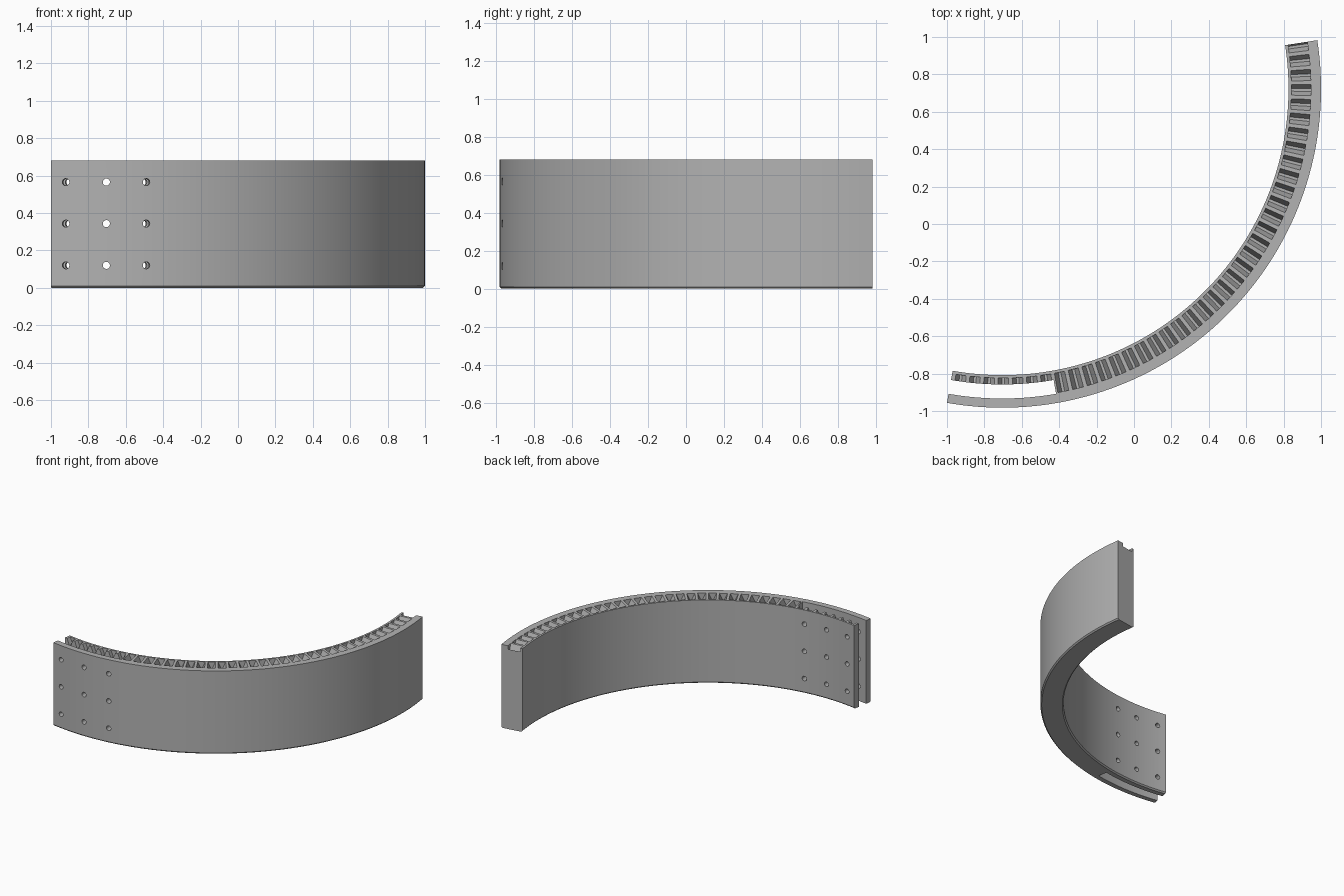
import bpy, bmesh, math
from mathutils import Matrix, Vector

cube = bpy.data.objects.get("Cube")
if cube:
    bpy.data.objects.remove(cube)

CX, CY = -0.704, 0.722              # centre of the arc
R_IN, R_OUT, HEIGHT = 1.53, 1.704, 0.68
START, END = -100.0, 8.8            # arc ends in degrees
CHAMFER = 0.01

grey = bpy.data.materials.new("plain grey")
grey.use_nodes = True
grey.diffuse_color = (0.45, 0.45, 0.45, 1)
grey.node_tree.nodes["Principled BSDF"].inputs["Base Color"].default_value = (0.45, 0.45, 0.45, 1)


def at(angle, r, z):
    a = math.radians(angle)
    return Vector((CX + r * math.cos(a), CY + r * math.sin(a), z))


def sweep(bm, profile, a0, a1, steps):
    """Sweep a closed (radius, height) profile along the arc."""
    rings = [[bm.verts.new(at(a0 + (a1 - a0) * i / steps, r, z)) for r, z in profile]
             for i in range(steps + 1)]
    n = len(profile)
    for p, q in zip(rings, rings[1:]):
        for k in range(n):
            bm.faces.new((p[k], p[(k + 1) % n], q[(k + 1) % n], q[k]))
    bm.faces.new(rings[0])
    bm.faces.new(rings[-1])


def finish(bm, name):
    bmesh.ops.recalc_face_normals(bm, faces=bm.faces[:])
    mesh = bpy.data.meshes.new(name)
    bm.to_mesh(mesh)
    bm.free()
    mesh.materials.append(grey)
    obj = bpy.data.objects.new(name, mesh)
    bpy.context.collection.objects.link(obj)
    return obj


# Curved body with chamfered lower edges
bm = bmesh.new()
sweep(bm, [(R_IN + CHAMFER, 0), (R_OUT - CHAMFER, 0), (R_OUT, CHAMFER),
           (R_OUT, HEIGHT), (R_IN, HEIGHT), (R_IN, CHAMFER)], START, END, 96)
body = finish(bm, "curved_rack_body")

# Open slot between the two walls at the left end
bm = bmesh.new()
sweep(bm, [(1.58, -0.1), (1.655, -0.1), (1.655, 0.8), (1.58, 0.8)], START - 2, -80, 24)
slot = finish(bm, "slot_cutter")

# Tapered valleys that leave a row of teeth along the top
bm = bmesh.new()
PITCH, DEPTH = 2.8, 0.05
angle = END - 0.6
while angle > START:
    section = [(-1.2, HEIGHT + 0.01), (-0.25, HEIGHT - DEPTH),
               (0.25, HEIGHT - DEPTH), (1.2, HEIGHT + 0.01)]
    inner, outer = [[bm.verts.new(at(angle + da, r, z)) for da, z in section]
                    for r in (1.546, 1.65)]
    for k in range(4):
        j = (k + 1) % 4
        bm.faces.new((inner[k], inner[j], outer[j], outer[k]))
    bm.faces.new(inner)
    bm.faces.new(outer)
    angle -= PITCH
valleys = finish(bm, "tooth_valley_cutter")

# Grid of radial bolt holes through both walls
bm = bmesh.new()
for a in (-97.3, -90, -82.8):
    for z in (0.12, 0.343, 0.565):
        turn = Matrix.Rotation(math.radians(a), 4, 'Z') @ Matrix.Rotation(math.pi / 2, 4, 'Y')
        bmesh.ops.create_cone(bm, cap_ends=True, segments=24, radius1=0.019, radius2=0.019,
                              depth=0.4, matrix=Matrix.Translation(at(a, 1.617, z)) @ turn)
holes = finish(bm, "bolt_hole_cutter")

# Cut everything out of the body
bpy.context.view_layer.objects.active = body
body.select_set(True)
for cutter in (slot, valleys, holes):
    mod = body.modifiers.new(cutter.name, 'BOOLEAN')
    mod.operation = 'DIFFERENCE'
    mod.solver = 'EXACT'
    mod.object = cutter
    bpy.ops.object.modifier_apply(modifier=mod.name)
    bpy.data.objects.remove(cutter)

bpy.ops.object.shade_smooth_by_angle(angle=math.radians(30))
